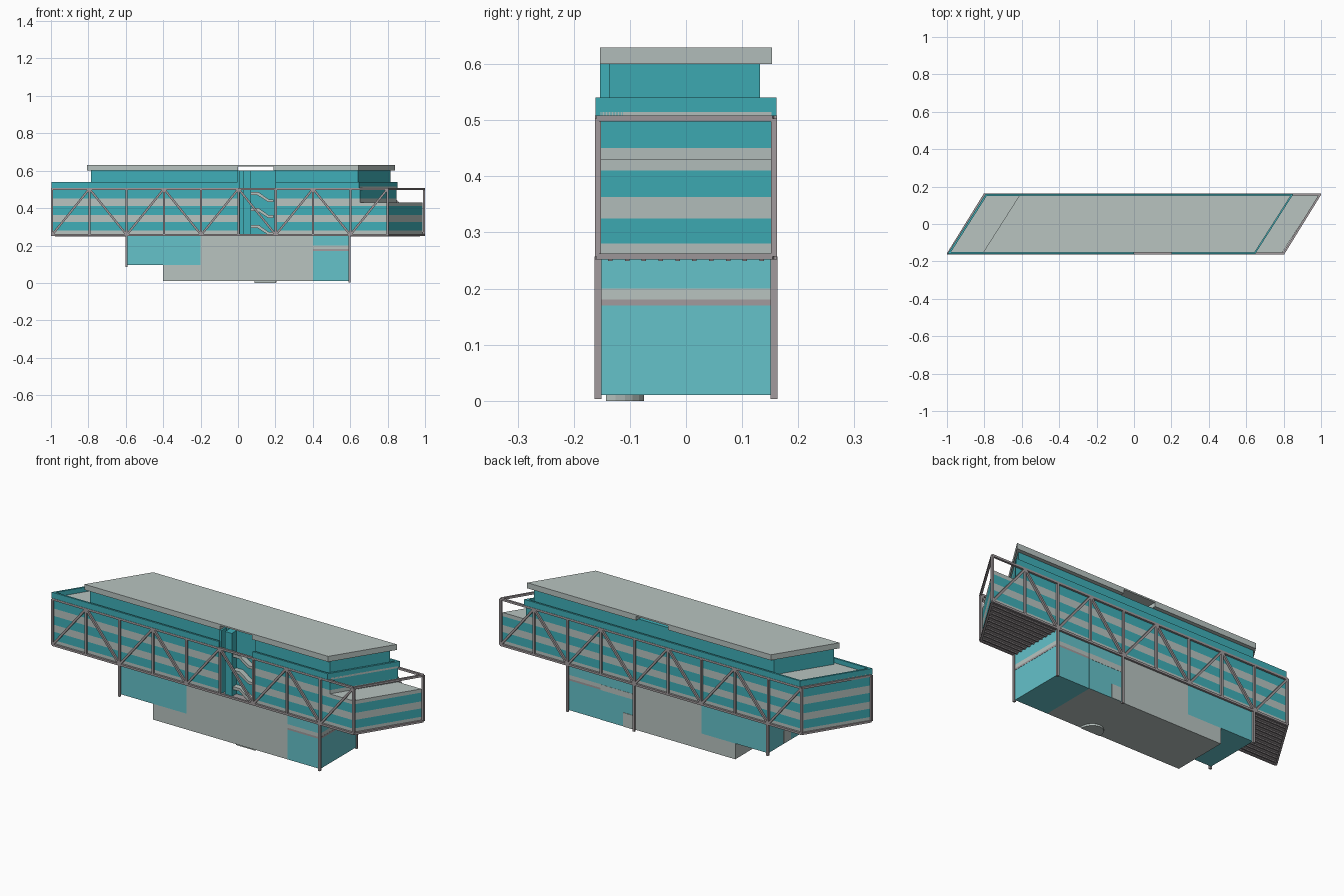
import bpy, bmesh, math
from mathutils import Vector

if "Cube" in bpy.data.objects:
    bpy.data.objects.remove(bpy.data.objects["Cube"])

K = 0.2 / 0.314  # slant of the parallelogram plan


def mat(name, c):
    m = bpy.data.materials.new(name)
    m.diffuse_color = (*c, 1)
    m.use_nodes = True
    m.node_tree.nodes["Principled BSDF"].inputs["Base Color"].default_value = m.diffuse_color
    return m


TEAL = mat("teal_glass", (0.05, 0.43, 0.48))
LIGHT = mat("light_teal_glass", (0.13, 0.54, 0.59))
WALL = mat("pale_wall", (0.48, 0.55, 0.53))
STEEL = mat("steel", (0.36, 0.33, 0.34))


def finish(name, bm, m):
    bmesh.ops.recalc_face_normals(bm, faces=bm.faces)
    me = bpy.data.meshes.new(name)
    bm.to_mesh(me)
    bm.free()
    me.materials.append(m)
    ob = bpy.data.objects.new(name, me)
    bpy.context.collection.objects.link(ob)
    return ob


def prism(name, pts, z0, z1, m):
    bm = bmesh.new()
    f = bm.faces.new([bm.verts.new((x, y, z0)) for x, y in pts])
    r = bmesh.ops.extrude_face_region(bm, geom=[f])
    bmesh.ops.translate(bm, verts=[v for v in r["geom"] if isinstance(v, bmesh.types.BMVert)],
                        vec=(0, 0, z1 - z0))
    return finish(name, bm, m)


def box(name, x0, x1, y0, y1, z0, z1, m):
    return prism(name, [(x0, y0), (x1, y0), (x1, y1), (x0, y1)], z0, z1, m)


def slant(name, a, b, y0, y1, z0, z1, m):
    """Prism whose ends follow the slanted lines x = a + K*y and x = b + K*y."""
    return prism(name, [(a + K * y0, y0), (b + K * y0, y0), (b + K * y1, y1), (a + K * y1, y1)], z0, z1, m)


def beams(name, segs, w, m):
    """Square bars between pairs of points, all in one object."""
    bm = bmesh.new()
    for p, q in segs:
        p, q = Vector(p), Vector(q)
        d = (q - p).normalized()
        up = Vector((0, 1, 0)) if abs(d.z) > 0.3 else Vector((0, 0, 1))
        s = d.cross(up).normalized()
        u = s.cross(d)
        rings = [[bm.verts.new(c + (s * i + u * j) * w / 2)
                  for i, j in ((-1, -1), (1, -1), (1, 1), (-1, 1))] for c in (p, q)]
        bm.faces.new(rings[0])
        bm.faces.new(rings[1][::-1])
        for i in range(4):
            j = (i + 1) % 4
            bm.faces.new((rings[0][i], rings[0][j], rings[1][j], rings[1][i]))
    return finish(name, bm, m)


# Main floor: stacked teal and pale bands, with a stair recess in the front
Y, REC = 0.152, -0.11


def band(name, b, z0, z1, m):
    a = -0.895
    prism(name, [(a - K * Y, -Y), (0, -Y), (0, REC), (0.2, REC), (0.2, -Y),
                 (b - K * Y, -Y), (b + K * Y, Y), (a + K * Y, Y)], z0, z1, m)


levels = [0.258, 0.28, 0.325, 0.363, 0.41, 0.43]
for i in range(5):
    band(f"floor_band_{i}", 0.89, levels[i], levels[i + 1], WALL if i % 2 == 0 else TEAL)
band("upper_wall_pale_band", 0.75, 0.43, 0.45, WALL)
band("upper_wall_glass", 0.75, 0.45, 0.505, TEAL)
band("roof_terrace_floor", 0.75, 0.505, 0.515, WALL)

# Parapet around the roof terrace
P, T = 0.161, 0.01
prism("parapet_front_left", [(-0.895 - K * P, -P), (0, -P), (0, -P + T), (-0.895 - K * (P - T), -P + T)],
      0.508, 0.54, TEAL)
prism("parapet_front_right", [(0.2, -P), (0.75 - K * P, -P), (0.75 - K * (P - T), -P + T), (0.2, -P + T)],
      0.508, 0.54, TEAL)
slant("parapet_back", -0.895, 0.75, P - T, P, 0.508, 0.54, TEAL)
slant("parapet_left_end", -0.895, -0.883, -P, P, 0.508, 0.54, TEAL)
slant("parapet_right_end", 0.738, 0.75, -P, P, 0.508, 0.54, TEAL)

# Penthouse and its roof slab, with a cross slot under a thin lid
prism("penthouse", [(-0.70 - K * 0.137, -0.137), (0, -0.137), (0, REC), (0.2, REC), (0.2, -0.137),
                    (0.73 - K * 0.137, -0.137), (0.73 + K * 0.132, 0.132), (-0.70 + K * 0.132, 0.132)],
      0.515, 0.60, TEAL)
S = 0.153
prism("roof_slab_left", [(-0.71 - K * S, -S), (0, -S), (0, S), (-0.71 + K * S, S)], 0.60, 0.622, WALL)
prism("roof_slab_right", [(0.19, -S), (0.742 - K * S, -S), (0.742 + K * S, S), (0.19, S)], 0.60, 0.622, WALL)
slant("roof_lid", -0.71, 0.742, -S, S, 0.622, 0.63, WALL)

# Stair recess: glass back, two fins and zigzag flights
box("stair_back_glass", 0, 0.2, REC - 0.004, REC + 0.002, 0.26, 0.60, TEAL)
box("stair_fin", 0.03, 0.07, -0.153, REC, 0.26, 0.60, TEAL)
box("stair_side_fin", -0.004, 0.01, -0.153, REC, 0.26, 0.60, TEAL)
for i, z in enumerate((0.31, 0.40, 0.485)):
    prof = [(0.07, z), (0.11, z), (0.165, z - 0.038), (0.19, z - 0.038),
            (0.19, z - 0.052), (0.16, z - 0.052), (0.105, z - 0.016), (0.07, z - 0.016)]
    ob = prism(f"stair_flight_{i}", prof, 0, 0.03, WALL)
    ob.rotation_euler = (math.pi / 2, 0, 0)
    ob.location.y = REC - 0.003

# Steel trusses on both long sides
N = 0.157
for name, y, c in (("front", -N, -0.097), ("back", N, 0.097)):
    xs = [c - 0.897 + 0.1993 * i for i in range(10)]
    segs = [((xs[0], y, z), (xs[-1], y, z)) for z in (0.257, 0.503)]
    for i, x in enumerate(xs):
        segs.append(((x, y, 0.257), (x, y, 0.503)))
        if i < 9:
            low = (i % 2 == 0) == (name == "front")
            low = low if name == "front" else i % 2 == 1
            za, zb = (0.257, 0.503) if low else (0.503, 0.257)
            segs.append(((x, y, za), (xs[i + 1], y, zb)))
    beams(f"{name}_truss", segs, 0.011, STEEL)

# Slanted end beams joining the trusses
beams("end_beams", [((s * 0.897 - 0.097, -N, z), (s * 0.897 + 0.097, N, z))
                    for s in (-1, 1) for z in (0.257, 0.503)], 0.011, STEEL)

# Deck and ribs under the overhanging floor
slant("floor_deck", -0.893, 0.888, -0.15, 0.15, 0.255, 0.259, STEEL)
beams("deck_ribs", [((-0.893 + K * y, y, 0.253), (0.888 + K * y, y, 0.253))
                    for y in [-0.135 + 0.03 * i for i in range(10)]], 0.008, STEEL)

# Columns carrying the trusses
beams("columns", [((x, y, z), (x, y, 0.257)) for x, y, z in (
    (0.596, -N, 0.003), (0.596, N, 0.003), (0.2, N, 0.003), (-0.596, -N, 0.085), (-0.596, N, 0.085))],
    0.012, STEEL)

# Ground floor: solid block, low plinth, glazed right end, raised left wing
B = 0.152
box("ground_block", -0.2, 0.4, -B, B, 0.01, 0.255, WALL)
box("ground_plinth", -0.4, -0.2, -B, B, 0.01, 0.095, WALL)
box("right_glazing_low", 0.4, 0.596, -B, B, 0.01, 0.17, LIGHT)
box("right_sill", 0.4, 0.597, -B, B, 0.17, 0.18, STEEL)
box("right_stripe", 0.4, 0.596, -B, B, 0.18, 0.20, WALL)
box("right_glazing_high", 0.4, 0.596, -B, B, 0.20, 0.255, LIGHT)
box("left_wing", -0.596, -0.2, -B, B, 0.095, 0.255, LIGHT)
box("back_glazing_low", 0.2, 0.4, B - 0.01, B + 0.002, 0.01, 0.17, LIGHT)
box("back_stripe", 0.2, 0.4, B - 0.01, B + 0.003, 0.17, 0.20, WALL)
box("back_glazing_high", 0.2, 0.4, B - 0.01, B + 0.002, 0.20, 0.255, LIGHT)
box("back_door", 0.21, 0.265, B - 0.01, B + 0.004, 0.01, 0.085, WALL)
box("left_wing_door", -0.598, -0.59, -0.04, 0.02, 0.1, 0.165, WALL)

# Half-round entrance step
prism("entrance_step", [(0.145 + 0.058 * math.cos(math.pi * i / 12), -0.143 + 0.068 * math.sin(math.pi * i / 12))
                        for i in range(13)], 0, 0.011, WALL)
